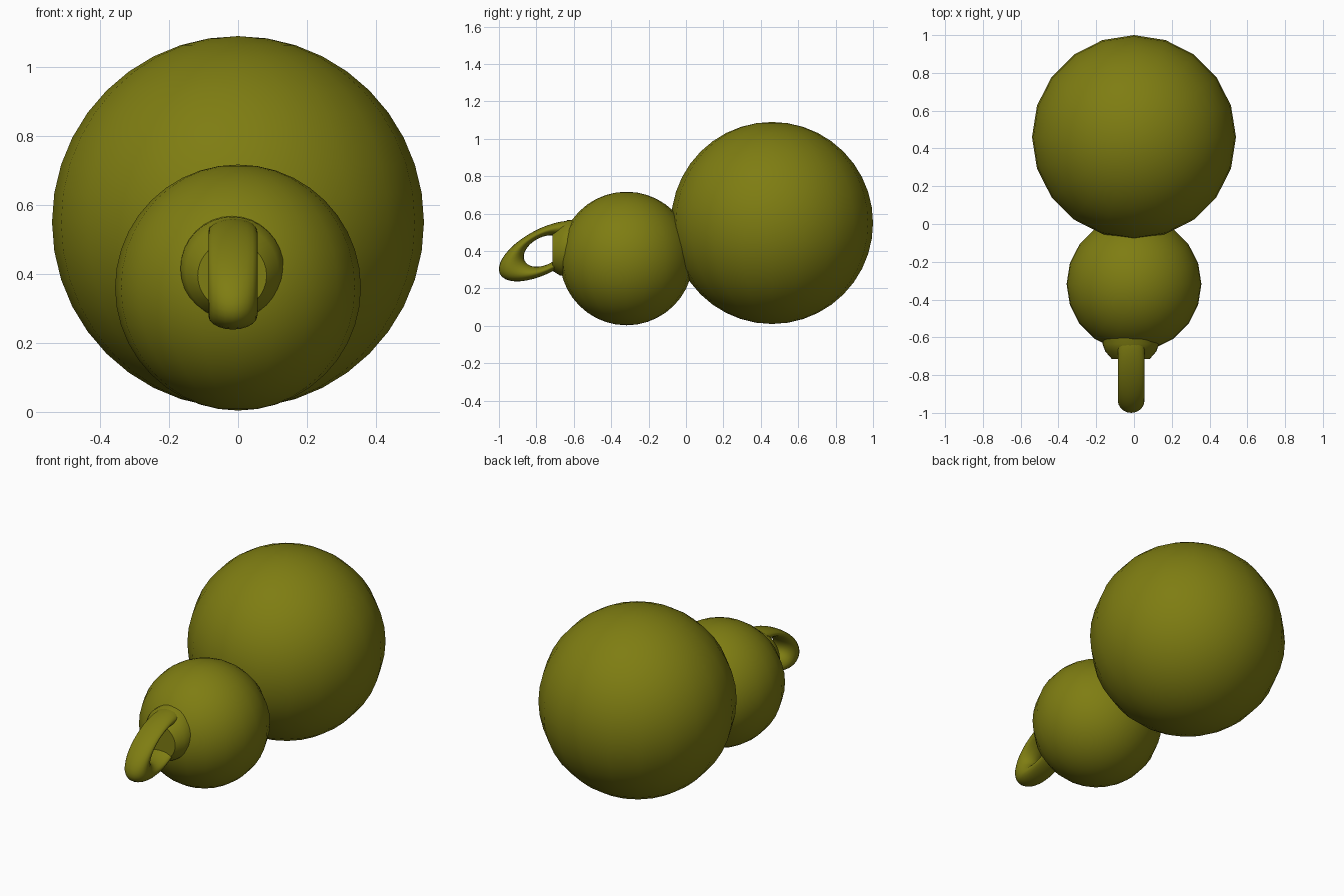
import bpy, bmesh, math
from mathutils import Vector

if "Cube" in bpy.data.objects:
    bpy.data.objects.remove(bpy.data.objects["Cube"])

mat = bpy.data.materials.new("olive")
mat.diffuse_color = (0.21, 0.205, 0.006, 1)
mat.use_nodes = True
mat.node_tree.nodes["Principled BSDF"].inputs["Base Color"].default_value = mat.diffuse_color


def finish(name, bm, angle=40):
    bmesh.ops.recalc_face_normals(bm, faces=bm.faces)
    mesh = bpy.data.meshes.new(name)
    bm.to_mesh(mesh)
    bm.free()
    obj = bpy.data.objects.new(name, mesh)
    bpy.context.collection.objects.link(obj)
    mesh.materials.append(mat)
    bpy.ops.object.select_all(action='DESELECT')
    obj.select_set(True)
    bpy.context.view_layer.objects.active = obj
    bpy.ops.object.shade_smooth_by_angle(angle=math.radians(angle))
    return obj


def ball(name, centre, radius):
    bm = bmesh.new()
    bmesh.ops.create_uvsphere(bm, u_segments=20, v_segments=20, radius=radius)
    bmesh.ops.translate(bm, verts=bm.verts, vec=centre)
    finish(name, bm)


def skin(bm, rings, closed):
    n = len(rings[0])
    count = len(rings) if closed else len(rings) - 1
    for i in range(count):
        a, b = rings[i], rings[(i + 1) % len(rings)]
        for j in range(n):
            k = (j + 1) % n
            bm.faces.new((a[j], a[k], b[k], b[j]))


# Two balls of the body
ball("large_ball", (0, 0.46, 0.55), 0.54)
ball("small_ball", (0, -0.318, 0.36), 0.357)

# Tapered collar on the front of the small ball
bm = bmesh.new()
rings = []
for y, z, r in ((-0.50, 0.425, 0.15), (-0.635, 0.415, 0.15),
                (-0.675, 0.405, 0.135), (-0.715, 0.395, 0.10)):
    rings.append([bm.verts.new((-0.017 + r * math.cos(t), y, z + r * math.sin(t)))
                  for t in (math.tau * j / 32 for j in range(32))])
skin(bm, rings, False)
bm.faces.new(rings[0])
bm.faces.new(rings[-1])
finish("collar", bm)

# Oval hanging loop: tube between an outer and an inner ellipse
bm = bmesh.new()
centre = Vector((-0.015, -0.76, 0.40))
tilt = math.radians(28)
along = Vector((0, math.cos(tilt), math.sin(tilt)))
across = Vector((0, -math.sin(tilt), math.cos(tilt)))
rings = []
for i in range(40):
    t = math.tau * i / 40
    outer = along * 0.265 * math.cos(t) + across * 0.118 * math.sin(t)
    inner = along * 0.115 * math.cos(t) + across * 0.073 * math.sin(t)
    mid, half = (outer + inner) / 2, (outer - inner) / 2
    rings.append([bm.verts.new(centre + mid + half * math.cos(s)
                               + Vector((0.071 * math.sin(s), 0, 0)))
                  for s in (math.tau * j / 20 for j in range(20))])
skin(bm, rings, True)
finish("hanging_loop", bm, 70)
